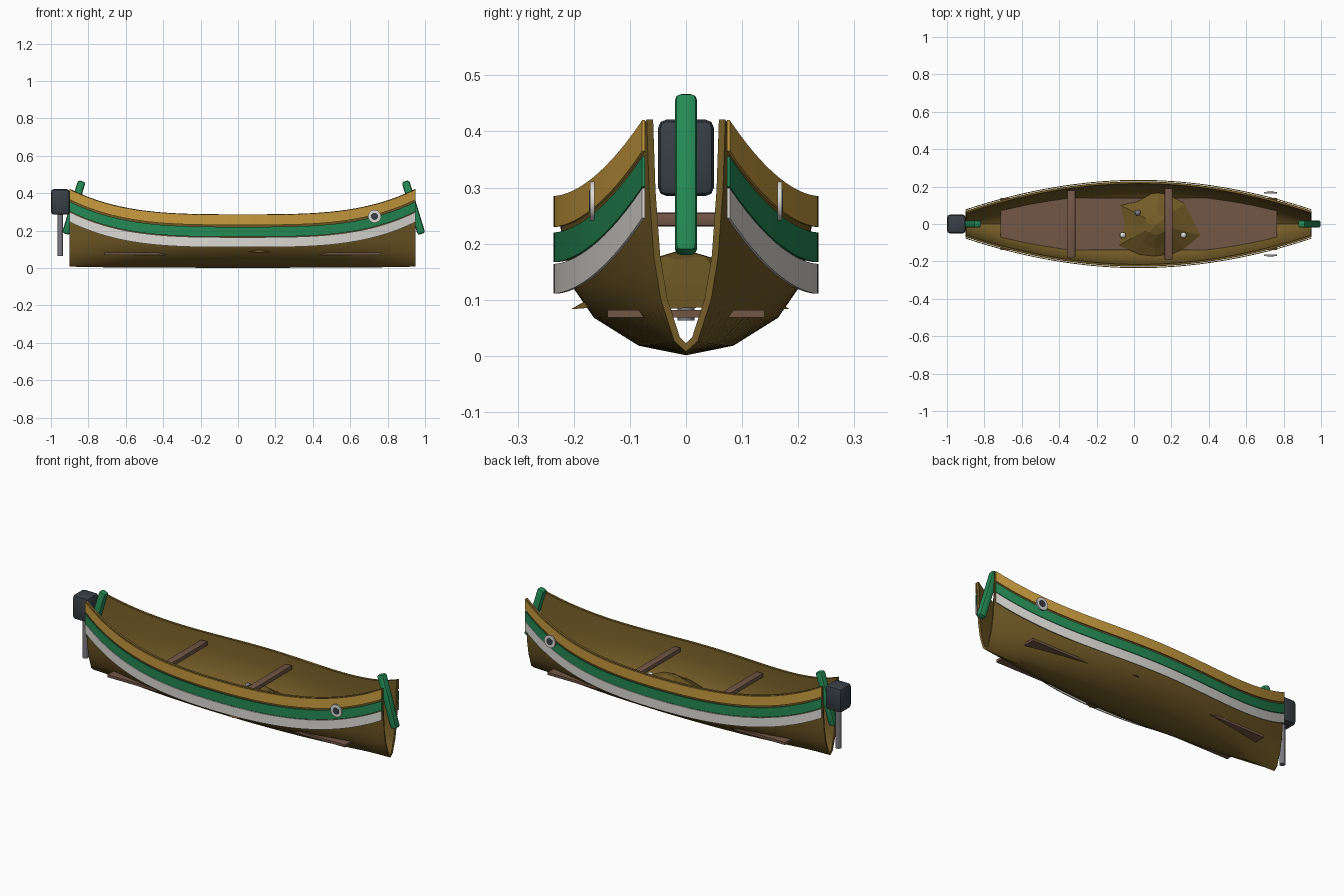
import bpy, bmesh, math
from mathutils import Vector

if "Cube" in bpy.data.objects:
    bpy.data.objects.remove(bpy.data.objects["Cube"])


def mat(name, r, g, b):
    m = bpy.data.materials.new(name)
    m.diffuse_color = (r, g, b, 1)
    m.use_nodes = True
    m.node_tree.nodes["Principled BSDF"].inputs["Base Color"].default_value = m.diffuse_color
    return m


HULL = mat("olive brown", 0.17, 0.105, 0.02)
GOLD = mat("gold", 0.58, 0.33, 0.05)
GREEN = mat("green", 0.018, 0.25, 0.09)
WHITE = mat("off white", 0.72, 0.70, 0.66)
WOOD = mat("wood", 0.17, 0.095, 0.062)
DARK = mat("dark slate", 0.04, 0.05, 0.062)
STEEL = mat("steel grey", 0.2, 0.2, 0.22)

X0, X1 = -0.9, 0.95
N = 40


def u_of(x):
    return abs((x - 0.025) / 0.925)


def sheer(x):
    return 0.285 + 0.135 * u_of(x) ** 3.4


def half_width(x):
    return 0.236 - 0.158 * u_of(x) ** 1.95


def finish(bm, name, m, smooth=None):
    bmesh.ops.recalc_face_normals(bm, faces=bm.faces[:])
    me = bpy.data.meshes.new(name)
    bm.to_mesh(me)
    bm.free()
    me.materials.append(m)
    ob = bpy.data.objects.new(name, me)
    bpy.context.collection.objects.link(ob)
    if smooth:
        bpy.ops.object.select_all(action='DESELECT')
        ob.select_set(True)
        bpy.context.view_layer.objects.active = ob
        bpy.ops.object.shade_smooth_by_angle(angle=math.radians(smooth))
    return ob


def loft(rows, closed=False):
    bm = bmesh.new()
    grid = [[bm.verts.new(p) for p in row] for row in rows]
    n = len(grid[0])
    for a, b in zip(grid, grid[1:]):
        for j in range(n if closed else n - 1):
            k = (j + 1) % n
            bm.faces.new((a[j], b[j], b[k], a[k]))
    if closed:
        bm.faces.new(grid[0])
        bm.faces.new(grid[-1])
    return bm


def box(name, loc, size, m, bevel=0.0, rot_y=0.0, segments=2):
    bm = bmesh.new()
    bmesh.ops.create_cube(bm, size=1)
    bmesh.ops.scale(bm, vec=size, verts=bm.verts[:])
    if bevel:
        bmesh.ops.bevel(bm, geom=bm.edges[:], offset=bevel, segments=segments,
                        profile=0.5, affect='EDGES')
    ob = finish(bm, name, m, 35)
    ob.location = loc
    ob.rotation_euler = (0, rot_y, 0)
    return ob


stations = [X0 + (X1 - X0) * i / N for i in range(N + 1)]

# Hull: one section lofted along the length, thin shell open at both ends
mid = [(0, 0), (0.37, 0.06), (0.72, 0.235), (0.88, 0.42), (0.97, 0.7), (1, 1)]
end = [(0, 0.015), (0.30, 0.06), (0.64, 0.235), (0.82, 0.42), (0.94, 0.7), (1, 1)]
rows = []
for x in stations:
    t = u_of(x) ** 3
    w, h = half_width(x) - 0.008, sheer(x)
    half = [(w * (a[0] * (1 - t) + b[0] * t), h * (a[1] * (1 - t) + b[1] * t))
            for a, b in zip(mid, end)]
    section = [(-y, z) for y, z in reversed(half[1:])] + half
    rows.append([(x, y, z + 0.001) for y, z in section])
bm = loft(rows)
bmesh.ops.recalc_face_normals(bm, faces=bm.faces[:])
if sum(f.normal.z for f in bm.faces) > 0:
    bmesh.ops.reverse_faces(bm, faces=bm.faces[:])
me = bpy.data.meshes.new("hull")
bm.to_mesh(me)
bm.free()
me.materials.append(HULL)
hull = bpy.data.objects.new("hull", me)
bpy.context.collection.objects.link(hull)
solid = hull.modifiers.new("shell", 'SOLIDIFY')
solid.thickness = 0.012
solid.offset = -1
solid.use_even_offset = True
bpy.context.view_layer.objects.active = hull
hull.select_set(True)
bpy.ops.object.modifier_apply(modifier="shell")
bpy.ops.object.shade_smooth_by_angle(angle=math.radians(40))

# Painted strakes: upright ribbons following the sheer on both sides
for label, m, top, bottom in (("gold", GOLD, 0.0, 0.055),
                              ("green", GREEN, 0.065, 0.118),
                              ("white", WHITE, 0.121, 0.174)):
    for side, s in (("front", -1), ("back", 1)):
        rows = []
        for x in stations:
            w, z = half_width(x), sheer(x)
            rows.append([(x, s * yy, zz) for yy, zz in
                         ((w, z - top), (w, z - bottom),
                          (w - 0.005, z - bottom), (w - 0.005, z - top))])
        finish(loft(rows, True), f"{label}_strake_{side}", m, 40)

# Floor board and seats
box("floor_board", (0.025, 0, 0.075), (1.48, 0.28, 0.014), WOOD)
box("rear_seat", (-0.335, 0, 0.243), (0.042, 0.36, 0.025), WOOD, 0.005)
box("front_seat", (0.185, 0, 0.243), (0.042, 0.38, 0.025), WOOD, 0.005)

# Stem and stern posts
box("stem_post", (0.938, 0, 0.323), (0.042, 0.04, 0.295), GREEN, 0.012, -math.radians(17))
box("stern_post", (-0.878, 0, 0.323), (0.042, 0.04, 0.295), GREEN, 0.012, math.radians(17))

# Outboard motor
box("motor_cowl", (-0.95, 0, 0.353), (0.1, 0.1, 0.137), DARK, 0.016)
bm = bmesh.new()
bmesh.ops.create_cone(bm, cap_ends=True, segments=12, radius1=0.015, radius2=0.015, depth=0.24)
finish(bm, "motor_shaft", STEEL, 40).location = (-0.95, 0, 0.183)

# Painted eyes near the bow
for side, s in (("front", -1), ("back", 1)):
    for part, m, r, d, y in (("eye", WHITE, 0.035, 0.008, 0.167),
                             ("pupil", DARK, 0.019, 0.006, 0.1695)):
        bm = bmesh.new()
        bmesh.ops.create_cone(bm, cap_ends=True, segments=20, radius1=r, radius2=r, depth=d)
        ob = finish(bm, f"{part}_{side}", m, 40)
        ob.rotation_euler = (math.pi / 2, 0, 0)
        ob.location = (0.73, s * y, 0.276)

# Heaped net: a low irregular mound
outline = [(-0.07, 0.1), (0.02, 0.12), (0.13, 0.185), (0.27, 0.11), (0.355, -0.06),
           (0.27, -0.13), (0.11, -0.205), (0.0, -0.15), (-0.08, -0.115), (-0.05, 0.0)]
peak = Vector((0.12, 0, 0))
rows = []
for k, z in ((1.0, 0.083), (0.65, 0.125), (0.3, 0.172)):
    rows.append([peak + (Vector((x, y, 0)) - peak) * k + Vector((0, 0, z + 0.006 * (i % 2)))
                 for i, (x, y) in enumerate(outline)])
bm = loft(rows, True)
bmesh.ops.poke(bm, faces=[f for f in bm.faces if len(f.verts) > 4 and f.calc_center_median().z > 0.15])
max(bm.verts, key=lambda v: len(v.link_edges) if v.co.z > 0.15 else 0).co.z = 0.19
finish(bm, "net_heap", HULL)

# Net floats
for i, (x, y, z, m) in enumerate(((-0.06, -0.06, 0.105, WHITE), (0.265, -0.06, 0.125, WHITE),
                                  (0.02, 0.06, 0.14, STEEL))):
    bm = bmesh.new()
    bmesh.ops.create_uvsphere(bm, u_segments=12, v_segments=8, radius=0.016)
    finish(bm, f"net_float_{i + 1}", m, 60).location = (x, y, z)
